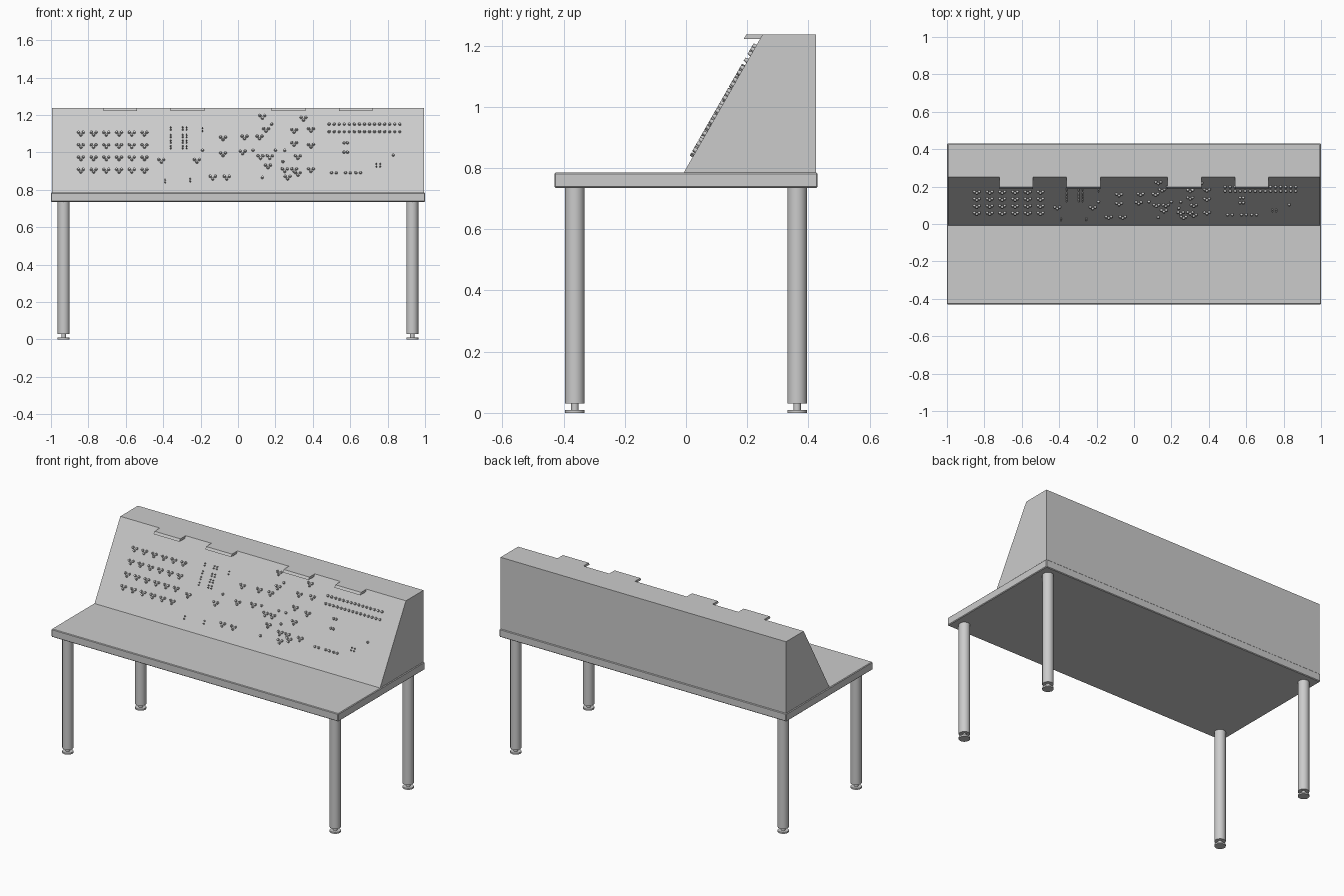
import bpy, bmesh, math
from mathutils import Matrix, Vector

cube = bpy.data.objects.get("Cube")
if cube:
    bpy.data.objects.remove(cube, do_unlink=True)

grey = bpy.data.materials.new("light_grey")
grey.use_nodes = True
colour = (0.6, 0.6, 0.6, 1)
grey.diffuse_color = colour
grey.node_tree.nodes["Principled BSDF"].inputs["Base Color"].default_value = colour


def finish(name, bm, smooth=False):
    """Turn a bmesh into a named, coloured object."""
    bmesh.ops.recalc_face_normals(bm, faces=bm.faces)
    mesh = bpy.data.meshes.new(name)
    bm.to_mesh(mesh)
    bm.free()
    mesh.materials.append(grey)
    obj = bpy.data.objects.new(name, mesh)
    bpy.context.collection.objects.link(obj)
    if smooth:
        bpy.ops.object.select_all(action="DESELECT")
        obj.select_set(True)
        bpy.context.view_layer.objects.active = obj
        bpy.ops.object.shade_smooth_by_angle(angle=math.radians(40))
    return obj


def extrude_profile(name, profile, x_min, x_max):
    """Extrude a (y, z) outline along x."""
    bm = bmesh.new()
    face = bm.faces.new([bm.verts.new((x_min, y, z)) for y, z in profile])
    grown = bmesh.ops.extrude_face_region(bm, geom=[face])["geom"]
    moved = [v for v in grown if isinstance(v, bmesh.types.BMVert)]
    bmesh.ops.translate(bm, verts=moved, vec=(x_max - x_min, 0, 0))
    return finish(name, bm)


def add_cylinder(bm, matrix, r_base, r_top, depth, sides):
    bmesh.ops.create_cone(bm, cap_ends=True, segments=sides, radius1=r_base,
                          radius2=r_top, depth=depth,
                          matrix=matrix @ Matrix.Translation((0, 0, depth / 2)))


# Table top with a fine bevelled rim
TOP, UNDER = 0.785, 0.735
bm = bmesh.new()
bmesh.ops.create_cube(bm, size=1, matrix=Matrix.Translation((0, 0, (TOP + UNDER) / 2))
                      @ Matrix.Diagonal((2, 0.86, TOP - UNDER, 1)))
table = finish("table_top", bm)
bevel = table.modifiers.new("rim", "BEVEL")
bevel.width = 0.004
bevel.segments = 1

# Legs with a thin neck and a levelling foot
for side, sx in (("right", -1), ("left", 1)):
    for end, sy in (("front", -1), ("back", 1)):
        bm = bmesh.new()
        for radius, low, high in ((0.032, 0.03, UNDER), (0.012, 0.008, 0.03), (0.032, 0, 0.01)):
            place = Matrix.Translation((sx * 0.932, sy * 0.363, low))
            add_cylinder(bm, place, radius, radius, high - low, 24)
        finish(f"{end}_{side}_leg", bm, smooth=True)

# Console cabinet with a sloping control panel
FOOT = Vector((0, -0.007, TOP))
HEAD = Vector((0, 0.25, 1.236))
BACK = 0.425
extrude_profile("console_cabinet", [FOOT.yz, HEAD.yz, (BACK, HEAD.z), (BACK, TOP)], -0.995, 0.995)

# Four lamp hoods along the upper edge
hood = [(0.188, 1.221), (0.197, HEAD.z), (0.26, HEAD.z), (0.26, 1.221)]
for i, x in enumerate((-0.63, -0.27, 0.27, 0.63)):
    extrude_profile(f"lamp_hood_{i + 1}", hood, x - 0.09, x + 0.09)

# Frame lying on the sloping panel: local x across, y up the slope, z outward
slope = (HEAD - FOOT).normalized()
across = Vector((1, 0, 0))
outward = across.cross(slope)
tilt = Matrix((across, slope, outward)).transposed().to_4x4()


def on_panel(x, z):
    point = FOOT.lerp(HEAD, (z - FOOT.z) / (HEAD.z - FOOT.z))
    point.x = x
    return Matrix.Translation(point) @ tilt


def add_knob(bm, x, z, r=0.008):
    add_cylinder(bm, on_panel(x, z), r, r * 0.75, 0.011, 10)


def add_cluster(bm, x, z):
    for dx, dz in ((-0.013, 0.006), (0.013, 0.006), (0, -0.008)):
        add_knob(bm, x + dx, z + dz)


# Regular bank of three-knob clusters
bm = bmesh.new()
for col in range(6):
    for row in range(4):
        add_cluster(bm, -0.84 + col * 0.068, 1.1 - row * 0.066)
finish("switch_bank", bm, smooth=True)

# Scattered three-knob clusters
scattered = [
    (-.41, .955), (-.22, .955), (-.135, .865), (-.06, .865), (-.08, 1.075),
    (-.08, .99), (.035, 1.08), (.025, 1), (.13, 1.19), (.35, 1.18),
    (.15, 1.12), (.115, 1.08), (.3, 1.115), (.39, 1.12), (.3, 1.045),
    (.39, 1.035), (.12, .975), (.17, .975), (.32, .975), (.25, .905),
    (.3, .905), (.39, .905), (.16, .925), (.265, .865), (.32, .885)]
bm = bmesh.new()
for x, z in scattered:
    add_cluster(bm, x, z)
finish("scattered_switches", bm, smooth=True)

# Single knobs and the rows on the left of the panel
bm = bmesh.new()
for x, z in ((.18, 1.15), (-.19, 1.01), (.08, 1.01), (.13, .865), (.2, 1.01),
             (.25, 1.01), (.83, .985), (.24, .95)):
    add_knob(bm, x, z)
for z in (1.15, 1.11):
    for i in range(15):
        add_knob(bm, 0.487 + i * 0.027, z)
for x in (.5, .525, .575, .6, .63, .655):
    add_knob(bm, x, .89)
for z in (1.05, 1):
    for x in (.567, .585):
        add_knob(bm, x, z)
finish("single_knobs", bm, smooth=True)

# Tiny indicator pegs
bm = bmesh.new()
for x in (-.36, -.295, -.275):
    for z in (1.12, 1.08, 1.05, 1.02):
        for dz in (0, 0.012):
            add_knob(bm, x, z + dz, 0.004)
for x, z in ((-.39, .845), (-.255, .85), (-.19, 1.12), (.74, .93), (.76, .93)):
    for dz in (-0.007, 0.007):
        add_knob(bm, x, z + dz, 0.004)
finish("indicator_pegs", bm)
